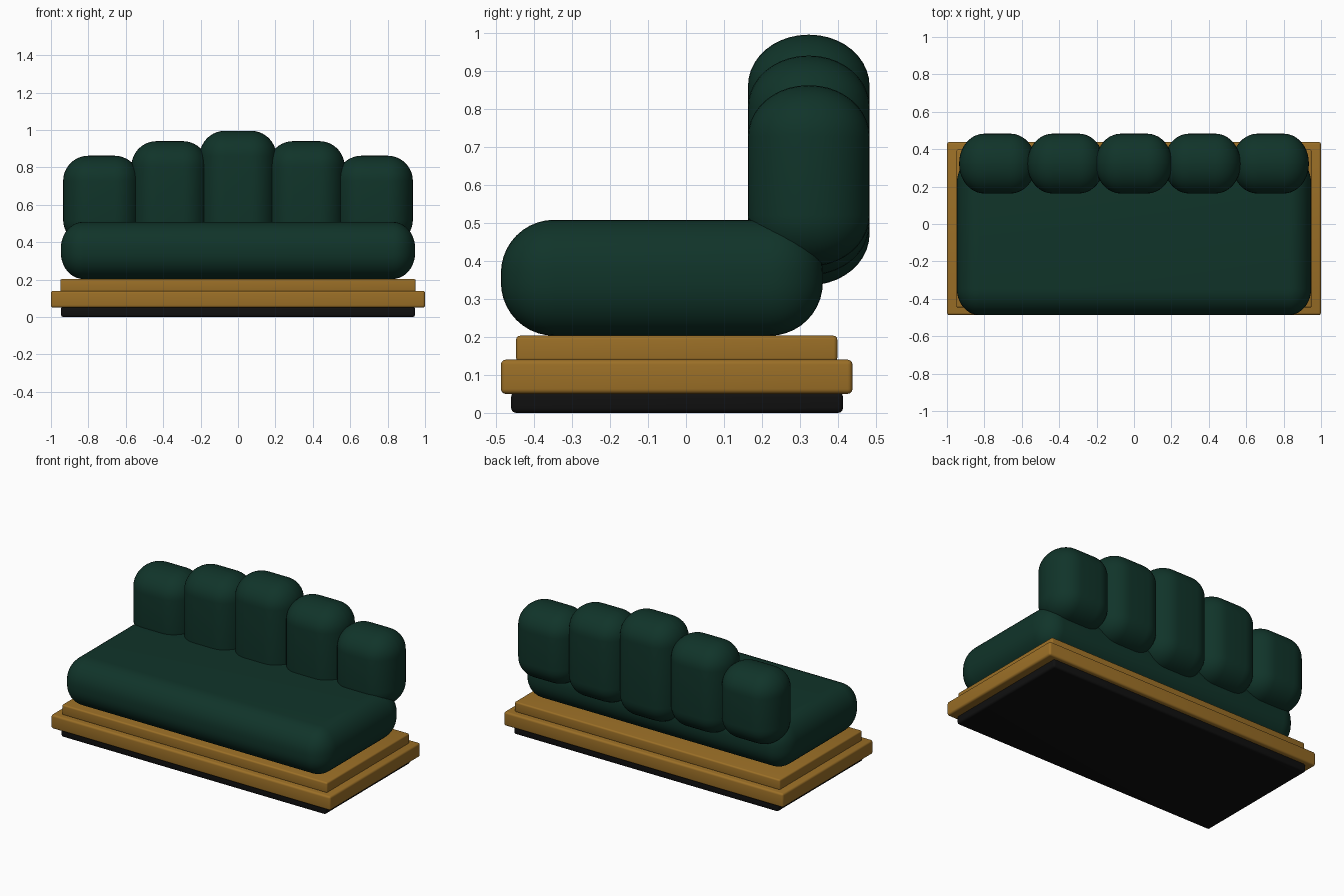
import bpy, bmesh, math
from mathutils import Vector

cube = bpy.data.objects.get("Cube")
if cube:
    bpy.data.objects.remove(cube, do_unlink=True)


def material(name, rgb, roughness):
    m = bpy.data.materials.new(name)
    m.use_nodes = True
    m.diffuse_color = (*rgb, 1)
    bsdf = m.node_tree.nodes["Principled BSDF"]
    bsdf.inputs["Base Color"].default_value = (*rgb, 1)
    bsdf.inputs["Roughness"].default_value = roughness
    return m


green = material("dark green velvet", (0.0052, 0.034, 0.0225), 0.9)
wood = material("golden wood", (0.33, 0.16, 0.02), 0.5)
black = material("black base", (0.005, 0.005, 0.005), 0.6)


def rounded_box(name, low, high, radius, segments, mat):
    """Box between two corners; radius is the rounding along x, y and z."""
    low, high, radius = Vector(low), Vector(high), Vector(radius)
    size, centre = high - low, (low + high) / 2
    bm = bmesh.new()
    bmesh.ops.create_cube(bm, size=1)
    # Bevel in units of the radius, then stretch to the final size
    bmesh.ops.scale(bm, vec=[s / r for s, r in zip(size, radius)], verts=bm.verts)
    bmesh.ops.bevel(bm, geom=bm.edges[:], offset=1, segments=segments,
                    profile=0.5, affect='EDGES', clamp_overlap=True)
    bmesh.ops.scale(bm, vec=radius, verts=bm.verts)
    bmesh.ops.recalc_face_normals(bm, faces=bm.faces[:])
    mesh = bpy.data.meshes.new(name)
    bm.to_mesh(mesh)
    bm.free()
    mesh.materials.append(mat)
    obj = bpy.data.objects.new(name, mesh)
    obj.location = centre
    bpy.context.collection.objects.link(obj)
    bpy.ops.object.select_all(action='DESELECT')
    obj.select_set(True)
    bpy.context.view_layer.objects.active = obj
    bpy.ops.object.shade_smooth_by_angle(angle=math.radians(40))
    return obj


# Stepped base: black plinth with two wooden slabs
rounded_box("plinth", (-0.947, -0.46, 0), (0.947, 0.413, 0.055), (0.013,) * 3, 4, black)
rounded_box("lower_slab", (-1, -0.487, 0.05), (1, 0.438, 0.14), (0.013,) * 3, 4, wood)
rounded_box("upper_slab", (-0.95, -0.447, 0.135), (0.95, 0.398, 0.203), (0.01,) * 3, 4, wood)

# Long seat cushion
rounded_box("seat_cushion", (-0.947, -0.487, 0.203), (0.947, 0.36, 0.508),
            (0.12, 0.14, 0.14), 10, green)

# Five back cushions, stepping down from the centre
heights = [(0.336, 0.995), (0.362, 0.94), (0.385, 0.862)]
names = ["outer_right", "inner_right", "centre", "inner_left", "outer_left"]
for i, label in enumerate(names):
    step = i - 2
    x = step * 0.365
    bottom, top = heights[abs(step)]
    rounded_box("back_cushion_" + label, (x - 0.205, 0.163, bottom),
                (x + 0.205, 0.483, top), (0.135, 0.158, 0.135), 10, green)
